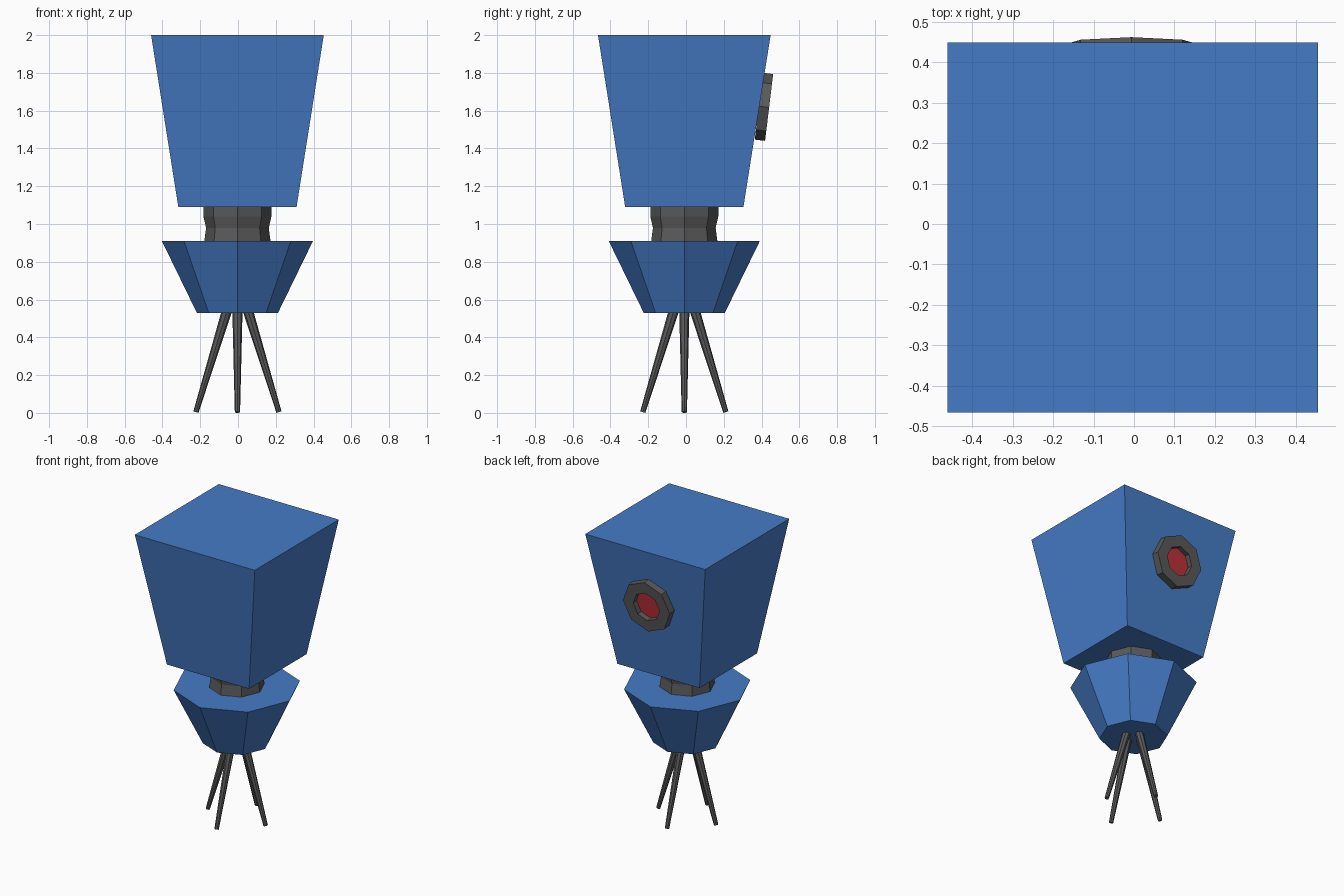
import bpy, bmesh
from math import pi, cos, sin, sqrt, radians
from mathutils import Matrix, Vector

if "Cube" in bpy.data.objects:
    bpy.data.objects.remove(bpy.data.objects["Cube"])

CX, CY = -0.003, -0.009   # shared vertical axis of the body


def material(name, rgb):
    m = bpy.data.materials.new(name)
    m.diffuse_color = (*rgb, 1)
    m.use_nodes = True
    m.node_tree.nodes["Principled BSDF"].inputs["Base Color"].default_value = m.diffuse_color
    return m


BLUE = material("blue", (0.06, 0.20, 0.57))
RED = material("red", (0.50, 0.03, 0.04))
DARK = material("dark_grey", (0.10, 0.10, 0.10))


def lathe(name, profile, sides, mat, matrix, phase=0.0, loop=False):
    """Flat-faced turned part from (radius, height) points; capped, or a ring if loop."""
    bm = bmesh.new()
    rings = [[bm.verts.new((r * cos(phase + 2 * pi * i / sides),
                            r * sin(phase + 2 * pi * i / sides), z))
              for i in range(sides)] for r, z in profile]
    pairs = list(zip(rings, rings[1:]))
    if loop:
        pairs.append((rings[-1], rings[0]))
    else:
        bm.faces.new(rings[0])
        bm.faces.new(rings[-1])
    for a, b in pairs:
        for i in range(sides):
            j = (i + 1) % sides
            bm.faces.new((a[i], a[j], b[j], b[i]))
    bmesh.ops.recalc_face_normals(bm, faces=bm.faces)
    mesh = bpy.data.meshes.new(name)
    bm.to_mesh(mesh)
    bm.free()
    mesh.materials.append(mat)
    obj = bpy.data.objects.new(name, mesh)
    obj.matrix_world = matrix
    bpy.context.collection.objects.link(obj)
    return obj


axis = Matrix.Translation((CX, CY, 0))

# Head: four-sided block widening upwards
lathe("head", [(0.313 * sqrt(2), 1.09), (0.457 * sqrt(2), 2.0)], 4, BLUE, axis, pi / 4)

# Neck: pinched octagonal collar
lathe("neck", [(0.175, 0.91), (0.166, 0.98), (0.18, 1.04), (0.18, 1.09)], 8, DARK, axis)

# Lower body: octagonal cup
lathe("lower_body", [(0.215, 0.53), (0.40, 0.91)], 8, BLUE, axis)

# Legs: four splayed tapered rods
for k, side in enumerate(("right", "back", "left", "front")):
    turn = Matrix.Rotation(k * pi / 2, 4, 'Z')
    foot, hip = Vector((0.22, 0, 0.004)), Vector((0.056, 0, 0.54))
    direction = hip - foot
    lean = direction.to_track_quat('Z', 'Y').to_matrix().to_4x4()
    lathe(side + "_leg", [(0.014, 0), (0.027, direction.length)], 8, DARK,
          axis @ turn @ Matrix.Translation(foot) @ lean)

# Eye: octagonal ring on the back face of the head with a recessed red lens
tilt = Matrix.Rotation(-radians(90 + 6.9), 4, 'X')
eye = Matrix.Translation((-0.006, 0.44, 1.617)) @ tilt
lathe("eye_ring", [(0.178, 0), (0.10, 0), (0.10, -0.055), (0.178, -0.055)],
      8, DARK, eye, loop=True)
lathe("eye_lens", [(0.10, -0.055), (0.10, -0.036)], 8, RED, eye)
